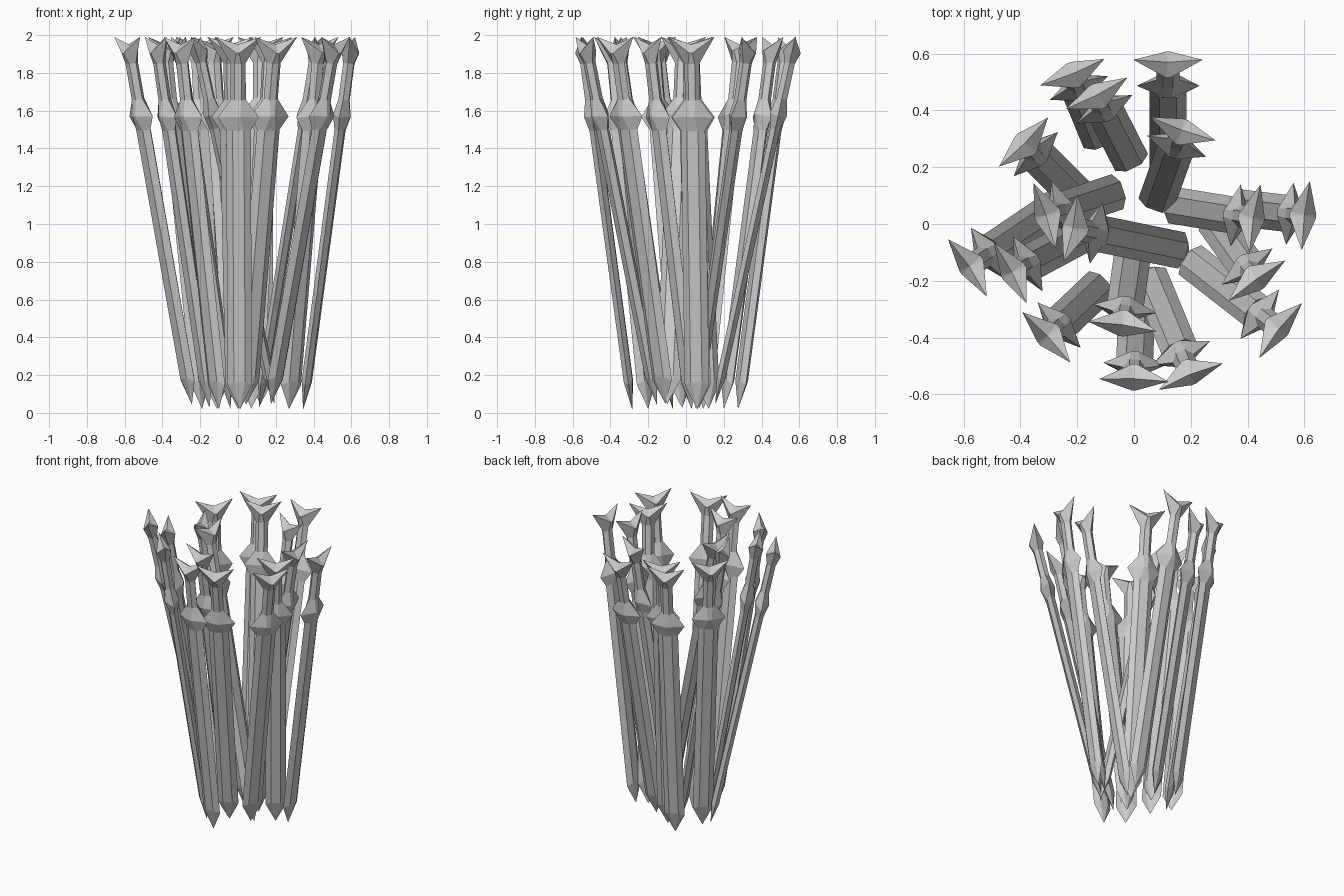
import bpy
from mathutils import Vector, Matrix

# Pommel centre (x, y) and blade point (x, y) of every sword in the bundle
SWORDS = [
    (0.12, 0.57, 0.12, 0.15), (0.17, 0.33, 0.07, 0.05), (-0.215, 0.53, -0.11, 0.275),
    (-0.13, 0.455, 0.0, 0.20), (-0.385, 0.285, -0.19, 0.09), (-0.58, -0.15, -0.24, 0.08),
    (-0.31, 0.03, -0.04, 0.12), (-0.215, -0.015, 0.20, -0.10), (-0.43, -0.17, -0.15, -0.02),
    (-0.305, -0.395, -0.10, -0.20), (-0.04, -0.355, 0.0, -0.07), (0.0, -0.545, 0.01, -0.285),
    (0.197, -0.53, 0.04, -0.15), (0.51, -0.37, 0.17, -0.105), (0.43, -0.195, 0.27, 0.03),
    (0.42, 0.02, 0.11, 0.07), (0.60, 0.03, 0.345, 0.06),
]

# Rings up the sword: height, half width, flat half width, half thickness, lift of the side corners
RINGS = [
    (0.15, 0.065, 0.030, 0.024, -0.02),   # blade shoulder
    (1.49, 0.065, 0.030, 0.026, 0.00),    # blade top
    (1.57, 0.110, 0.012, 0.046, -0.01),   # guard
    (1.655, 0.040, 0.018, 0.028, 0.00),   # grip bottom
    (1.85, 0.040, 0.018, 0.028, 0.00),    # grip top
    (1.91, 0.122, 0.008, 0.047, 0.08),    # pommel
]


def sword_mesh():
    verts = [(0, 0, 0)]
    for z, w, m, t, lift in RINGS:
        verts += [(w, 0, z + lift), (m, t, z), (-m, t, z),
                  (-w, 0, z + lift), (-m, -t, z), (m, -t, z)]
    top = len(verts)
    verts.append((0, 0, 1.95))
    faces = [(0, 1 + (i + 1) % 6, 1 + i) for i in range(6)]
    for r in range(len(RINGS) - 1):
        a = 1 + 6 * r
        for i in range(6):
            j = (i + 1) % 6
            faces.append((a + i, a + j, a + 6 + j, a + 6 + i))
    a = top - 6
    faces += [(a + i, a + (i + 1) % 6, top) for i in range(6)]
    me = bpy.data.meshes.new("sword")
    me.from_pydata(verts, [], faces)
    me.update()
    return me


# Place each sword: tilted from point to pommel, broad side across the tilt
mesh = sword_mesh()
for n, (hx, hy, px, py) in enumerate(SWORDS):
    axis = Vector((hx - px, hy - py, 1.93)).normalized()
    side = Vector((0, 0, 1)).cross(axis).normalized()
    normal = axis.cross(side)
    head = Vector((hx, hy, 2 - 0.05 * axis.z))
    ob = bpy.data.objects.new(f"sword_{n + 1}", mesh)
    bpy.context.collection.objects.link(ob)
    rot = Matrix((side, normal, axis)).transposed().to_4x4()
    ob.matrix_world = Matrix.Translation(head - axis * 1.95) @ rot
